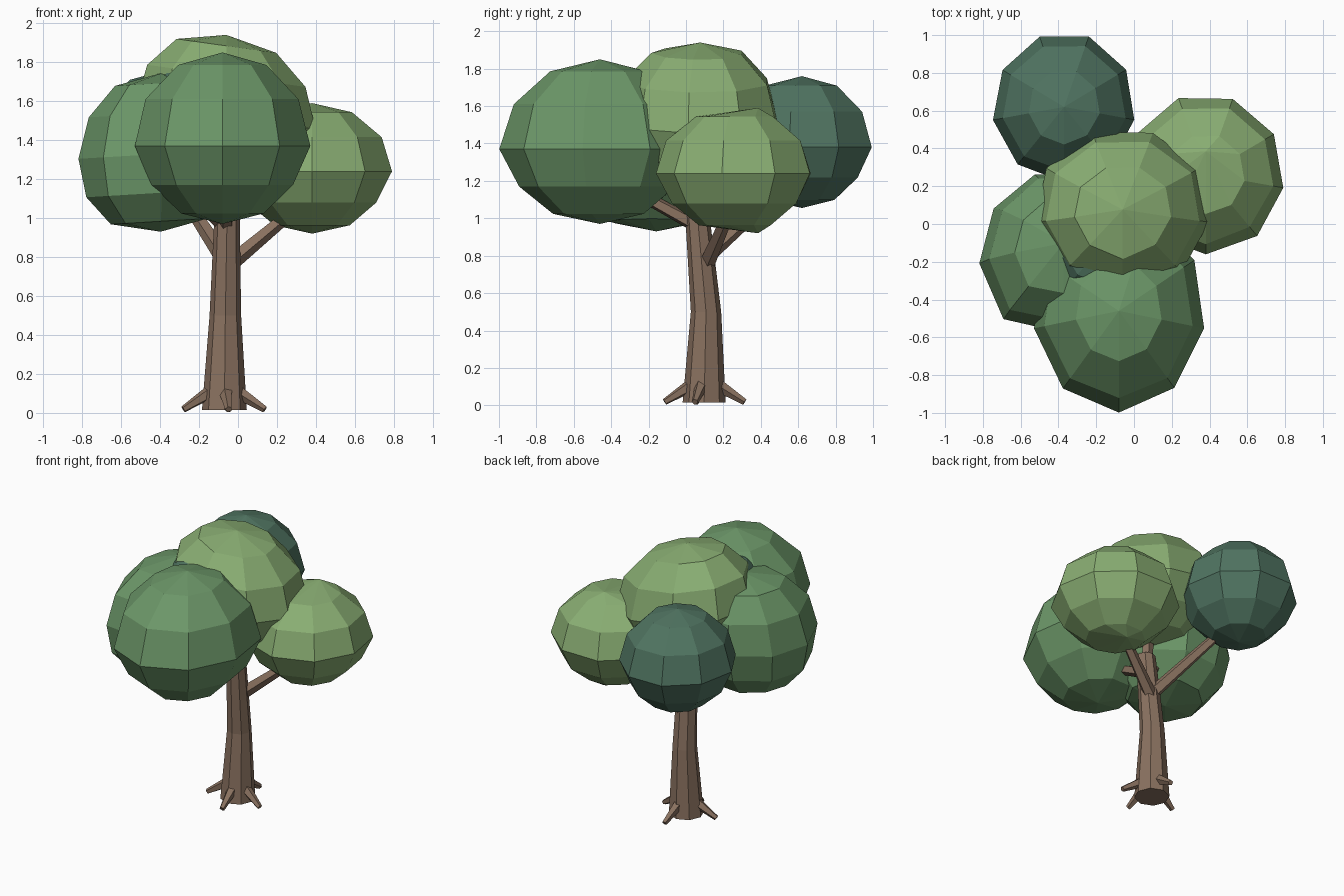
import bpy, bmesh, random
from math import sin, cos, pi, radians
from mathutils import Vector

if "Cube" in bpy.data.objects:
    bpy.data.objects.remove(bpy.data.objects["Cube"])

random.seed(4)


def material(name, rgb):
    m = bpy.data.materials.new(name)
    m.diffuse_color = (*rgb, 1)
    m.use_nodes = True
    m.node_tree.nodes["Principled BSDF"].inputs["Base Color"].default_value = m.diffuse_color
    return m


BARK = material("bark", (0.25, 0.165, 0.115))
LIGHT = material("light_leaf", (0.25, 0.42, 0.17))
MID = material("mid_leaf", (0.15, 0.31, 0.14))
DARK = material("dark_leaf", (0.08, 0.175, 0.12))


def finish(name, bm, mat):
    bmesh.ops.recalc_face_normals(bm, faces=bm.faces)
    me = bpy.data.meshes.new(name)
    bm.to_mesh(me)
    bm.free()
    me.materials.append(mat)
    ob = bpy.data.objects.new(name, me)
    bpy.context.collection.objects.link(ob)


def skin(bm, loops):
    for a, b in zip(loops, loops[1:]):
        n = len(a)
        for i in range(n):
            bm.faces.new((a[i], a[(i + 1) % n], b[(i + 1) % n], b[i]))


def crown(name, c, rx, ry, up, down, mat, shear=(0, 0), tilt=0, power=1,
          taper=0.93, pole=(0, 0), bulge=(0, 0), segs=9, rings=6):
    """Faceted leaf ball: flatter underside, optional lean, tilt, fullness, bulge."""
    bm = bmesh.new()

    def vert(x, y, z):
        return bm.verts.new((c[0] + x + shear[0] * z, c[1] + y + shear[1] * z,
                             c[2] + z + tilt * x))

    loops = []
    for k in range(1, rings):
        t = pi * k / rings
        z = cos(t) * (up if cos(t) > 0 else down)
        w = sin(t) ** power * (taper if cos(t) < -0.01 else 1)
        loop = []
        for i in range(segs):
            a = -pi / 2 + 2 * pi * i / segs
            j = 1 + random.uniform(-0.01, 0.01)
            j += bulge[0] * max(0, cos(a - radians(bulge[1]))) ** 4
            loop.append(vert(rx * w * cos(a) * j, ry * w * sin(a) * j, z))
        loops.append(loop)
    skin(bm, loops)
    for tip, loop in ((vert(*pole, up), loops[0]), (vert(*pole, -down), loops[-1])):
        for i in range(segs):
            bm.faces.new((tip, loop[i], loop[(i + 1) % segs]))
    finish(name, bm, mat)


def limb(name, stations, sides, upright=False):
    """Tapered faceted tube through (x, y, z, radius) stations."""
    bm = bmesh.new()
    d = Vector((0, 0, 1)) if upright else (
        Vector(stations[-1][:3]) - Vector(stations[0][:3])).normalized()
    u = Vector((1, 0, 0)) if upright else d.cross(Vector((0, 0, 1))).normalized()
    v = d.cross(u)
    loops = []
    for x, y, z, r in stations:
        loops.append([bm.verts.new(Vector((x, y, z)) + r * (
            u * cos(2 * pi * i / sides) + v * sin(2 * pi * i / sides)))
            for i in range(sides)])
    skin(bm, loops)
    bm.faces.new(loops[0])
    bm.faces.new(loops[-1])
    finish(name, bm, BARK)


# trunk with a slight bend
limb("trunk", [(-.07, .097, .015, .115), (-.065, .107, .5, .081),
               (-.055, .055, 1.08, .063)], 8, True)

# four splayed roots
for i, deg in enumerate((-84, -14, 84, 192)):
    x, y = cos(radians(deg)), sin(radians(deg))
    limb(f"root_{i + 1}", [(-.07 + .06 * x, .1 + .06 * y, .115, .038),
                           (-.07 + .215 * x, .1 + .215 * y, .018, .018)], 5)

# branches reaching into the crowns
limb("right_branch", [(-.05, .11, .76, .045), (.36, .26, 1.1, .028)], 5)
limb("back_branch", [(-.07, .1, .79, .045), (-.35, .58, 1.22, .028)], 5)
limb("front_branch", [(-.06, .08, .95, .042), (-.08, -.38, 1.2, .028)], 5)
limb("left_branch", [(-.06, .07, .96, .042), (-.36, -.12, 1.22, .028)], 5)
limb("top_branch", [(-.055, .06, 1.0, .042), (-.05, .1, 1.4, .028)], 5)

# leaf crowns
crown("front_crown", (-.08, -.46, 1.37), .46, .535, .48, .40, MID)
crown("right_crown", (.38, .265, 1.24), .42, .425, .35, .32, LIGHT, pole=(0, .12))
crown("top_crown", (-.06, .085, 1.52), .47, .425, .42, .36, LIGHT,
      shear=(0, -.02), tilt=-.14, power=.85, bulge=(.12, 270))
crown("left_crown", (-.385, -.13, 1.33), .41, .42, .42, .40, MID,
      shear=(.03, .07), tilt=.06, power=.75, taper=1, bulge=(.17, 228))
crown("back_crown", (-.37, .62, 1.38), .38, .395, .38, .325, DARK)
crown("inner_crown", (-.2, -.15, 1.45), .31, .31, .36, .30, DARK)
